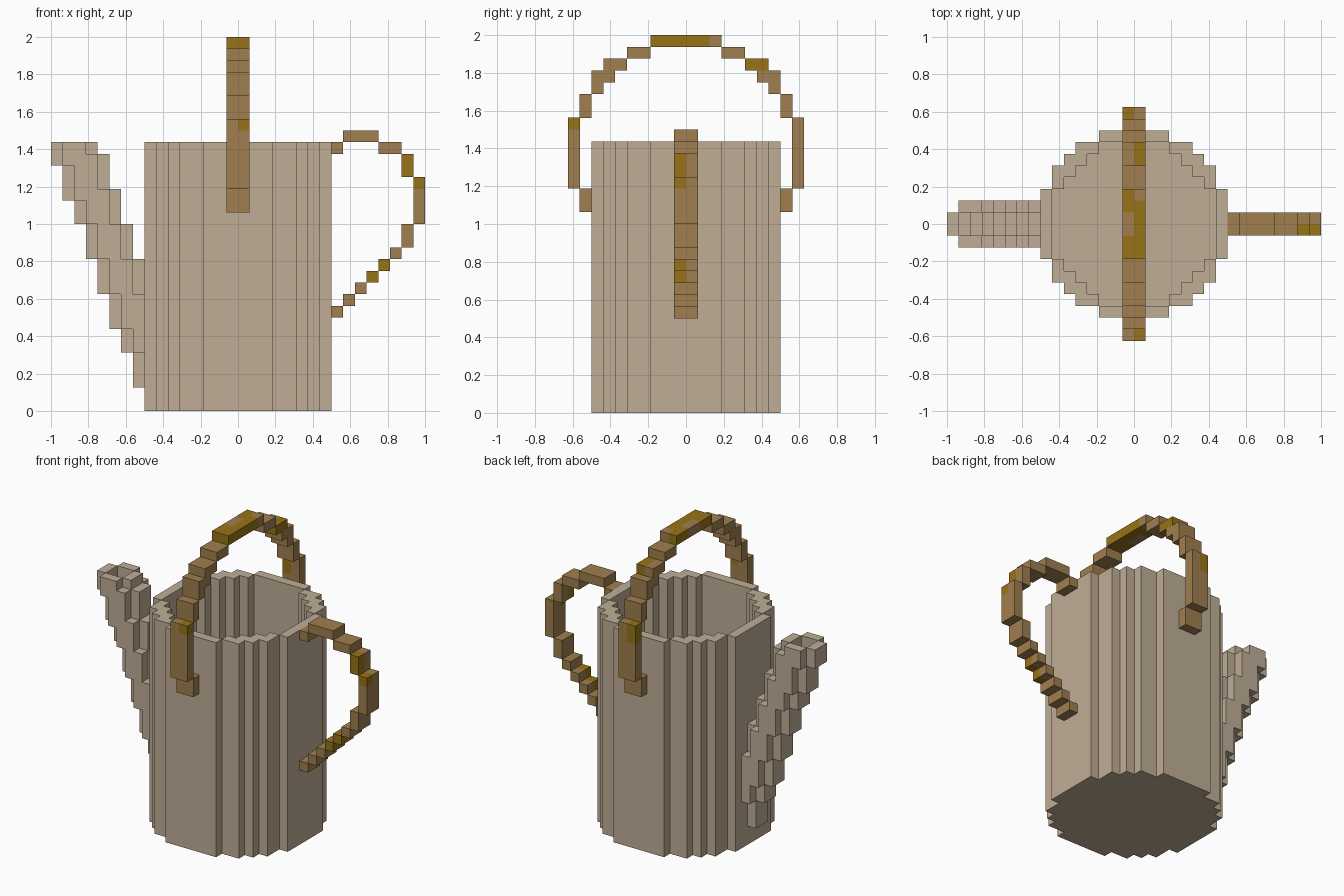
import bpy
import bmesh
from math import radians

UNIT = 1 / 16  # edge of one building block

if "Cube" in bpy.data.objects:
    bpy.data.objects.remove(bpy.data.objects["Cube"], do_unlink=True)


def material(name, rgb):
    color = [(c / 255) ** 2.2 for c in rgb] + [1]
    mat = bpy.data.materials.new(name)
    mat.use_nodes = True
    mat.diffuse_color = color
    mat.node_tree.nodes["Principled BSDF"].inputs["Base Color"].default_value = color
    return mat


CLAY = material("pale clay", (190, 172, 149))
WOOD = material("brown wood", (158, 126, 80))
GOLD = material("golden wood", (150, 115, 30))


def fill(cells, xs, ys, zs, index=0):
    """Fill a box of blocks, given as (start, end) ranges."""
    for x in range(*xs):
        for y in range(*ys):
            for z in range(*zs):
                cells[x, y, z] = index


def build(name, cells, mats):
    """Skin the exposed sides of the blocks and merge flat areas."""
    bm = bmesh.new()
    verts = {}

    def vert(p):
        if p not in verts:
            verts[p] = bm.verts.new([c * UNIT for c in p])
        return verts[p]

    for cell, index in cells.items():
        for axis in range(3):
            u, v = (axis + 1) % 3, (axis + 2) % 3
            for side in (0, 1):
                near = list(cell)
                near[axis] += 2 * side - 1
                if tuple(near) in cells:
                    continue
                ring = []
                for du, dv in ((0, 0), (1, 0), (1, 1), (0, 1)):
                    p = list(cell)
                    p[axis] += side
                    p[u] += du
                    p[v] += dv
                    ring.append(vert(tuple(p)))
                face = bm.faces.new(ring if side else ring[::-1])
                face.material_index = index
    bmesh.ops.dissolve_limit(bm, angle_limit=radians(1), verts=bm.verts[:],
                             edges=bm.edges[:], delimit={'MATERIAL'})
    mesh = bpy.data.meshes.new(name)
    bm.to_mesh(mesh)
    bm.free()
    for mat in mats:
        mesh.materials.append(mat)
    obj = bpy.data.objects.new(name, mesh)
    bpy.context.collection.objects.link(obj)
    return obj


# Body: round stepped wall around a hollow, closed by a floor
OUTER = (8, 8, 8, 7, 7, 6, 5, 3)
INNER = (7, 7, 7, 6, 5, 4, 3, 0)
HEIGHT = 23
body = {}
for row, (out, hole) in enumerate(zip(OUTER, INNER)):
    for y in (row, -row - 1):
        fill(body, (-out, out), (y, y + 1), (0, 1))
        fill(body, (-out, -hole), (y, y + 1), (1, HEIGHT))
        fill(body, (hole, out), (y, y + 1), (1, HEIGHT))
build("body", body, [CLAY])

# Spout: square-ish tube that steps outward as it rises
BOTTOMS = (21, 18, 16, 13, 10, 7, 5, 2)
TOPS = (23, 22, 19, 16, 13, 10, 7, 5)
spout = {}
for step, (low, high) in enumerate(zip(BOTTOMS, TOPS)):
    left = step - 16
    prev = BOTTOMS[step - 1] if step else high
    fill(spout, (left, left + 1), (-1, 1), (low, prev))
    fill(spout, (left + 3, left + 4), (-1, 1), (low, high))
    for y in (-2, 1):
        fill(spout, (left + 1, left + 3), (y, y + 1), (low, high))
spout = {c: i for c, i in spout.items() if c[0] < -8}
build("spout", spout, [CLAY])

# Top handle: stepped arch, mirrored front to back
ARCH = (((0, 3), (31, 32)), ((3, 5), (30, 31)), ((5, 7), (29, 30)),
        ((6, 8), (28, 29)), ((7, 8), (27, 28)), ((8, 9), (25, 27)),
        ((9, 10), (19, 25)), ((8, 9), (17, 19)))
top_handle = {}
for (near, far), zs in ARCH:
    fill(top_handle, (-1, 1), (near, far), zs)
    fill(top_handle, (-1, 1), (-far, -near), zs)
# golden patches
fill(top_handle, (0, 1), (-3, 2), (31, 32), 1)
fill(top_handle, (-1, 0), (1, 3), (31, 32), 1)
fill(top_handle, (-1, 0), (-3, -1), (31, 32), 1)
fill(top_handle, (0, 1), (5, 7), (29, 30), 1)
fill(top_handle, (0, 1), (-10, -9), (24, 25), 1)
fill(top_handle, (-1, 0), (9, 10), (23, 25), 1)
build("top_handle", top_handle, [WOOD, GOLD])

# Side handle: curled grip tapering diagonally back to the body
GRIP = (((8, 9), (22, 23)), ((9, 12), (23, 24)), ((12, 14), (22, 23)),
        ((14, 15), (20, 22)), ((15, 16), (16, 20)), ((14, 15), (14, 16)))
side_handle = {}
for xs, zs in GRIP:
    fill(side_handle, xs, (-1, 1), zs)
for i in range(8, 14):
    fill(side_handle, (i, i + 1), (-1, 1), (i, i + 1))
# golden patches
fill(side_handle, (14, 15), (-1, 0), (20, 22), 1)
fill(side_handle, (15, 16), (-1, 0), (19, 20), 1)
for i in (11, 12):
    fill(side_handle, (i, i + 1), (-1, 0), (i, i + 1), 1)
build("side_handle", side_handle, [WOOD, GOLD])
